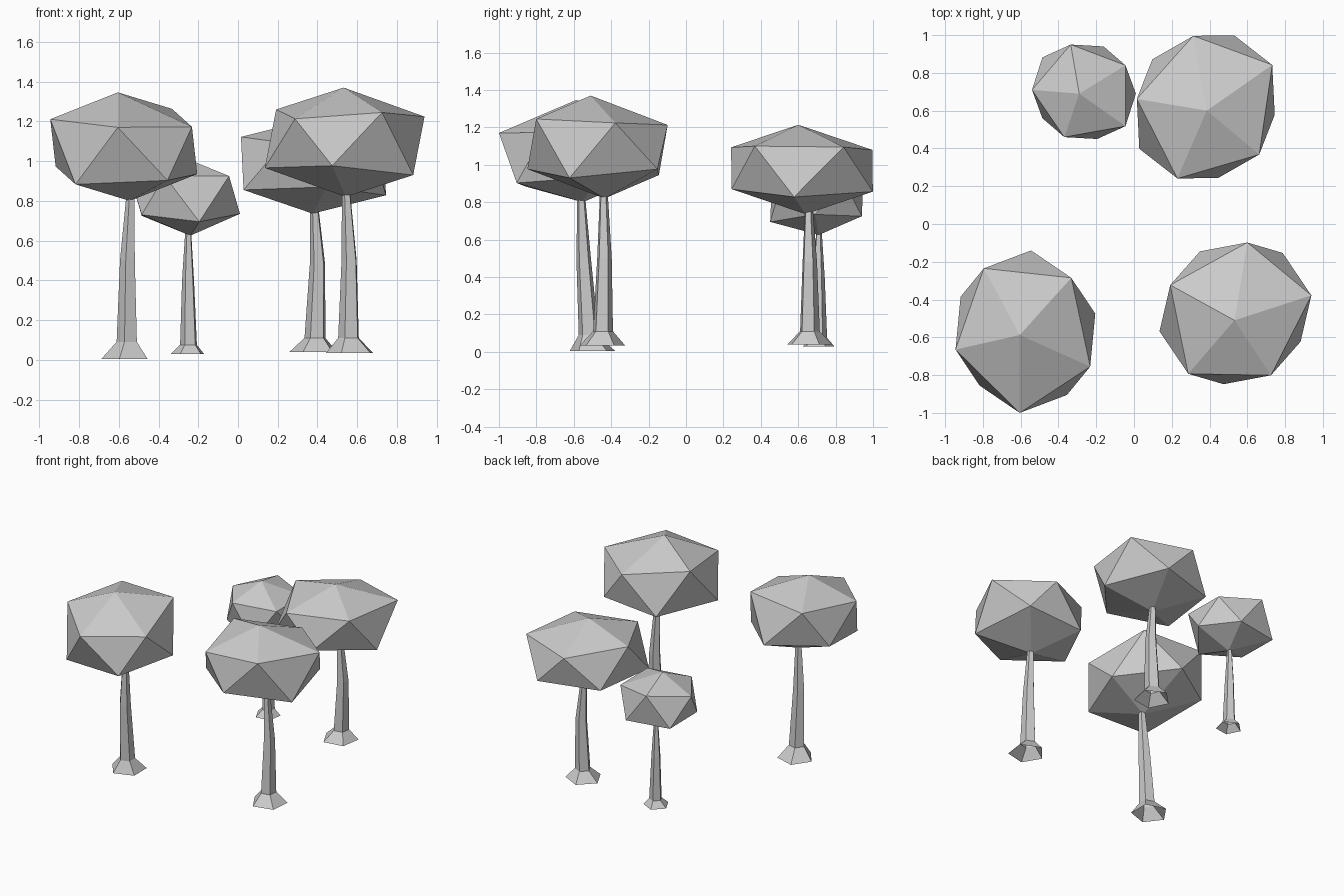
import bpy, bmesh
from math import cos, sin, radians
from mathutils import Vector


def finish(bm, name):
    bmesh.ops.recalc_face_normals(bm, faces=bm.faces)
    mesh = bpy.data.meshes.new(name)
    bm.to_mesh(mesh)
    bm.free()
    bpy.context.collection.objects.link(bpy.data.objects.new(name, mesh))


# Crown: squashed 20-sided ball, each upper corner is mirrored through the centre
def crown(name, centre, corners):
    bm = bmesh.new()
    c = Vector(centre)
    for p in corners:
        bm.verts.new(c + Vector(p))
        bm.verts.new(c - Vector(p))
    bmesh.ops.convex_hull(bm, input=bm.verts[:])
    finish(bm, name)


# Trunk: open five-sided tube with a flared foot, following a bent path
def trunk(name, path, radii, turn):
    bm = bmesh.new()
    angles = [radians(turn + 72 * i) for i in range(5)]
    rings = [[bm.verts.new((x + r * cos(a), y + r * sin(a), z)) for a in angles]
             for (x, y, z), r in zip(path, radii)]
    for low, high in zip(rings, rings[1:]):
        for i in range(5):
            j = (i + 1) % 5
            bm.faces.new((low[i], low[j], high[j], high[i]))
    finish(bm, name)


LARGE = (0.127, 0.056, 0.041, 0.022)
SMALL = (0.09, 0.045, 0.032, 0.015)

# Front left tree
crown("front_left_crown", (-0.575, -0.57, 1.073),
      [(-0.03, -0.018, 0.273), (-0.37, -0.095, 0.138), (-0.22, 0.335, 0.17),
       (0.243, 0.285, 0.19), (0.343, -0.185, 0.10), (-0.03, -0.43, 0.097)])
trunk("front_left_trunk", [(-0.56, -0.50, 0.005), (-0.555, -0.52, 0.09),
                           (-0.553, -0.547, 0.5), (-0.54, -0.56, 0.83)], LARGE, -35)

# Front right tree
crown("front_right_crown", (0.537, -0.473, 1.095),
      [(-0.005, -0.037, 0.275), (0.063, 0.375, 0.118), (0.402, 0.095, 0.129),
       (0.188, -0.328, 0.15), (-0.25, -0.32, 0.118), (-0.345, 0.15, 0.165)])
trunk("front_right_trunk", [(0.57, -0.45, 0.035), (0.56, -0.445, 0.11),
                            (0.562, -0.437, 0.5), (0.545, -0.44, 0.85)], LARGE, -41)

# Back left tree
crown("back_left_crown", (-0.265, 0.70, 0.825),
      [(-0.025, -0.01, 0.20), (-0.07, 0.25, 0.13), (0.22, 0.14, 0.095),
       (0.22, -0.182, 0.10), (-0.104, -0.24, 0.10), (-0.275, 0.01, 0.09)])
trunk("back_left_trunk", [(-0.25, 0.705, 0.028), (-0.247, 0.71, 0.075),
                          (-0.25, 0.71, 0.4), (-0.25, 0.71, 0.66)], SMALL, -45)

# Back right tree
crown("back_right_crown", (0.38, 0.62, 0.975),
      [(0.005, -0.02, 0.239), (-0.066, 0.376, 0.105), (0.352, 0.222, 0.12),
       (0.283, -0.252, 0.125), (-0.15, -0.379, 0.118), (-0.365, 0.042, 0.147)])
trunk("back_right_trunk", [(0.385, 0.655, 0.04), (0.39, 0.66, 0.11),
                           (0.402, 0.66, 0.48), (0.385, 0.656, 0.77)], LARGE, -45)
